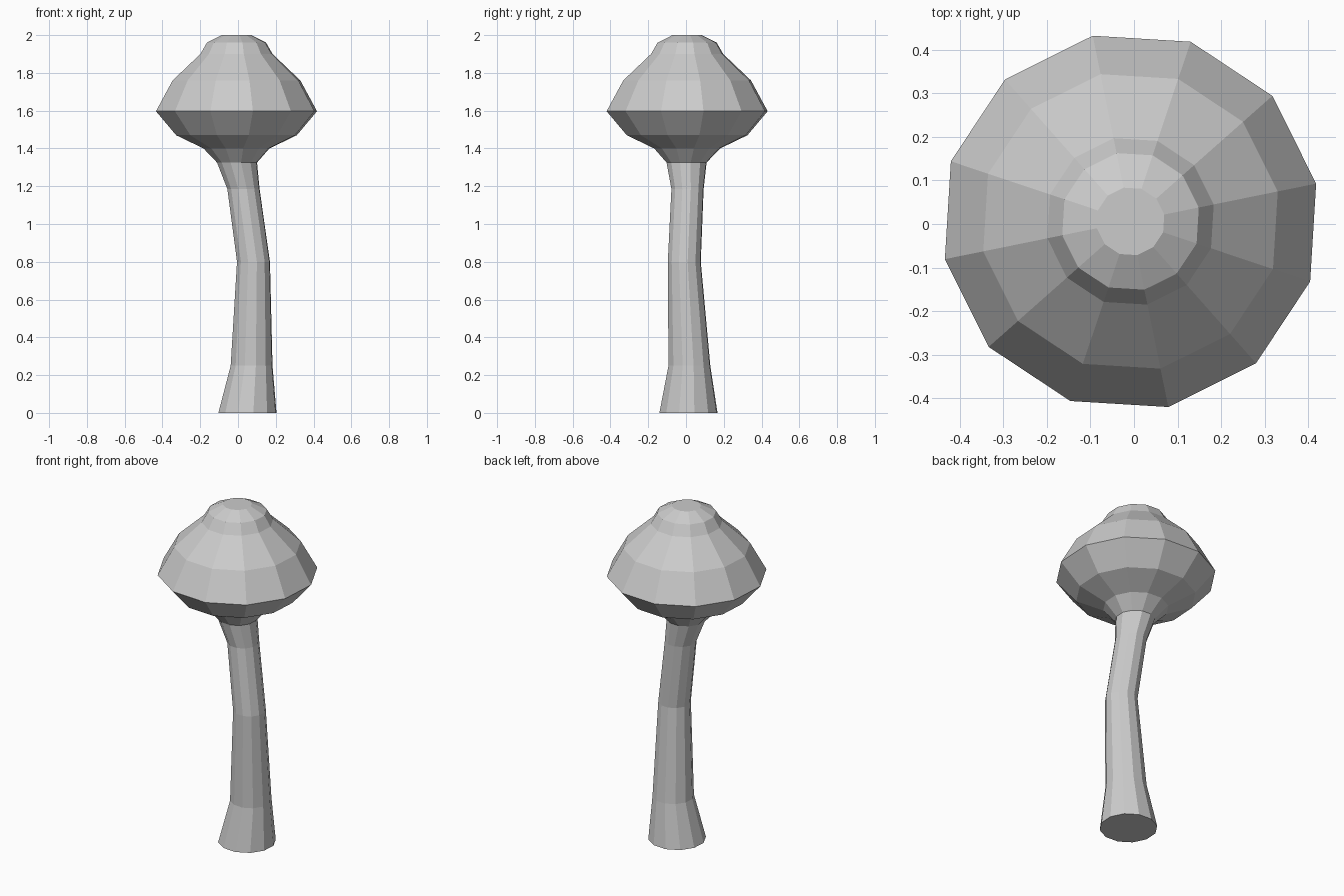
import bpy, bmesh
from math import cos, sin, tau, radians

if "Cube" in bpy.data.objects:
    bpy.data.objects.remove(bpy.data.objects["Cube"])

SIDES = 12
TURN = radians(11.5)


def loft(name, rings, cap_start=False, cap_end=False):
    """Skin 12-sided rings given as (x, y, z, radius), bottom to top."""
    bm = bmesh.new()
    loops = []
    for x, y, z, r in rings:
        loops.append([bm.verts.new((x + r * cos(TURN + tau * i / SIDES),
                                    y + r * sin(TURN + tau * i / SIDES), z))
                      for i in range(SIDES)])
    for low, high in zip(loops, loops[1:]):
        for i in range(SIDES):
            j = (i + 1) % SIDES
            bm.faces.new((low[i], low[j], high[j], high[i]))
    if cap_start:
        bm.faces.new(loops[0][::-1])
    if cap_end:
        bm.faces.new(loops[-1])
    mesh = bpy.data.meshes.new(name)
    bm.to_mesh(mesh)
    bm.free()
    obj = bpy.data.objects.new(name, mesh)
    bpy.context.collection.objects.link(obj)
    return obj


# Bent stem, flared at the foot and under the cap
neck = (-0.005, 0.003, 1.325, 0.108)
loft("stem", [
    (0.05, 0.013, 0.0, 0.157),
    (0.072, 0.018, 0.25, 0.113),
    (0.082, -0.009, 0.80, 0.089),
    (0.029, 0.008, 1.185, 0.087),
    neck,
], cap_start=True)

# Cap: gills underneath, wide rim, domed top with a small knob
profile = [(1.40, 0.178), (1.47, 0.326), (1.597, 0.435), (1.76, 0.345),
           (1.90, 0.195), (1.96, 0.160), (2.0, 0.079)]
loft("cap", [neck] + [(-0.008, 0.006, z, r) for z, r in profile], cap_end=True)
